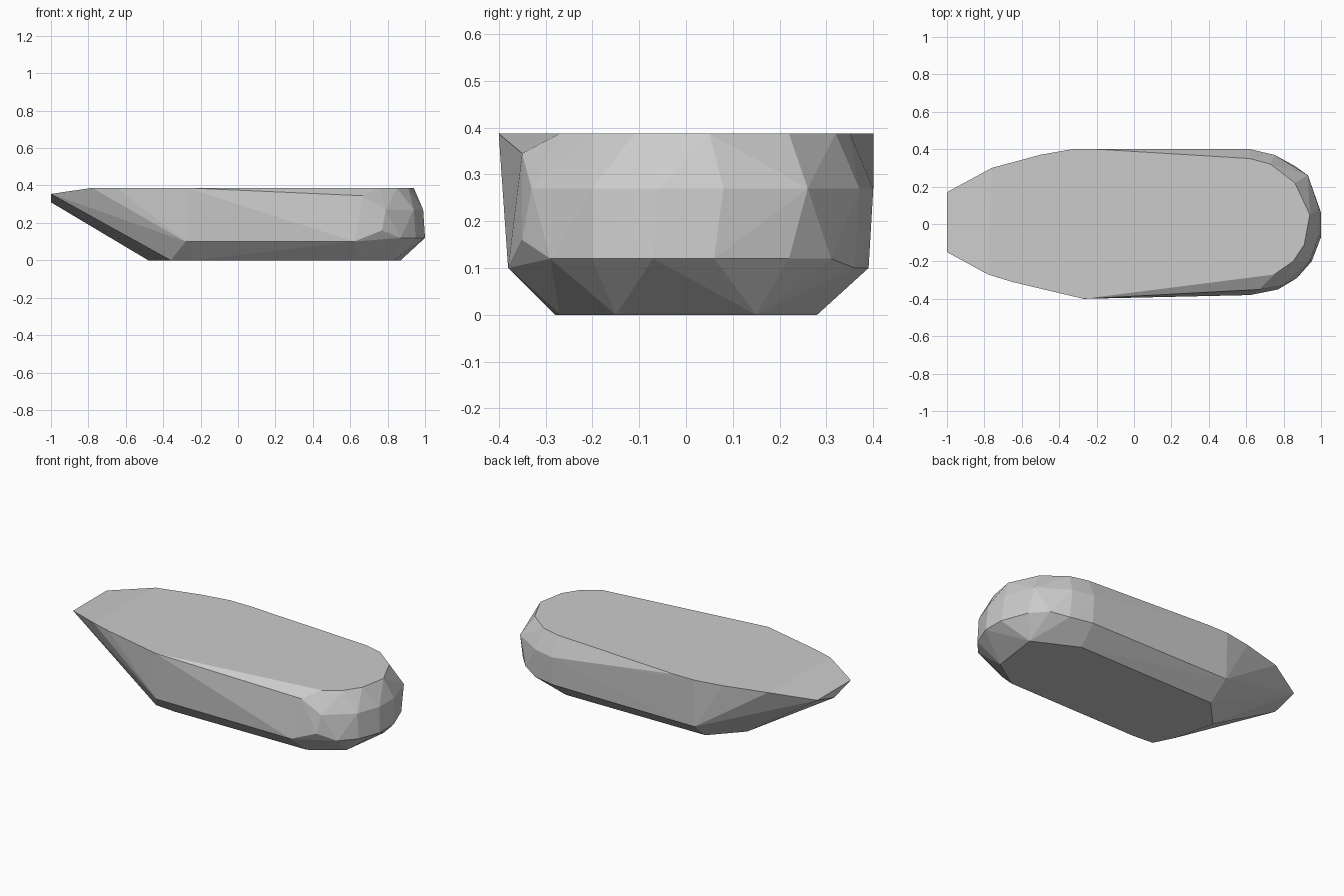
import bpy
import bmesh
import math

# Remove only the default object
default_cube = bpy.data.objects.get("Cube")
if default_cube is not None:
    bpy.data.objects.remove(default_cube, do_unlink=True)


def make_material(name, colour):
    """Create one flat material usable in the viewport and in a render."""
    material = bpy.data.materials.new(name)
    material.use_nodes = True
    material.diffuse_color = colour
    shader = next(node for node in material.node_tree.nodes
                  if node.type == "BSDF_PRINCIPLED")
    shader.inputs["Base Color"].default_value = colour
    return material


def level_ring(outline, height):
    """Lift a plan outline to a constant height."""
    return [(x, y, height) for x, y in outline]


def build_faceted_shell(name, points, material):
    """Wrap the section points in a convex shell with flat facets."""
    shell = bmesh.new()
    for point in points:
        shell.verts.new(point)
    wrapped = bmesh.ops.convex_hull(shell, input=shell.verts)
    unused = {item for item in wrapped["geom_interior"] + wrapped["geom_unused"]
              if isinstance(item, bmesh.types.BMVert)}
    bmesh.ops.delete(shell, geom=list(unused), context="VERTS")

    # Merge nearly level triangles into broad panels
    bmesh.ops.dissolve_limit(shell, angle_limit=math.radians(1),
                             verts=shell.verts, edges=shell.edges)
    bmesh.ops.recalc_face_normals(shell, faces=shell.faces)
    for face in shell.faces:
        face.smooth = False

    mesh = bpy.data.meshes.new(name)
    shell.to_mesh(mesh)
    shell.free()
    mesh.materials.append(material)
    body = bpy.data.objects.new(name, mesh)
    bpy.context.collection.objects.link(body)
    return body


# Plan outline of the flat deck, running round the blunt end
deck = [(-.78, -.27), (-.65, -.31), (-.27, -.4), (.75, -.27), (.85, -.2),
        (.91, -.11), (.94, .05), (.86, .22), (.73, .32), (.62, .35),
        (-.2, .4), (-.33, .4), (-.5, .37), (-.6, .34), (-.76, .3)]

# Widest belt around the blunt end
waist = [(.79, -.33), (.94, -.2), (.99, -.06), (.99, .08),
         (.93, .26), (.75, .37), (.62, .4)]

# Lower edge of the side walls
chine = [(-.46, -.28), (-.28, -.38), (.22, -.38), (.62, -.38),
         (-.46, .28), (-.33, .39), (.62, .39), (.76, .36)]

# Lower edge round the blunt end
end_chine = [(.87, -.29), (.95, -.2), (1, -.07),
             (1, .06), (.94, .22), (.86, .31)]

# Flat underside
keel = [(-.48, .1), (-.42, -.15), (-.36, -.27), (-.23, -.28), (.65, -.27),
        (.83, -.15), (.87, .15), (.61, .28), (-.32, .27)]

# Narrow transom and the sloping shoulder
transom = [(-1, -.15, .355), (-1, .17, .355), (-1, .01, .31)]
shoulder = [(.67, -.35, .345), (.77, -.35, .16)]

sections = (level_ring(deck, .387) + level_ring(waist, .27)
            + level_ring(chine, .1) + level_ring(end_chine, .12)
            + level_ring(keel, 0) + transom + shoulder)

grey = make_material("plain grey", (.6, .6, .6, 1))
build_faceted_shell("boat_hull", sections, grey)
